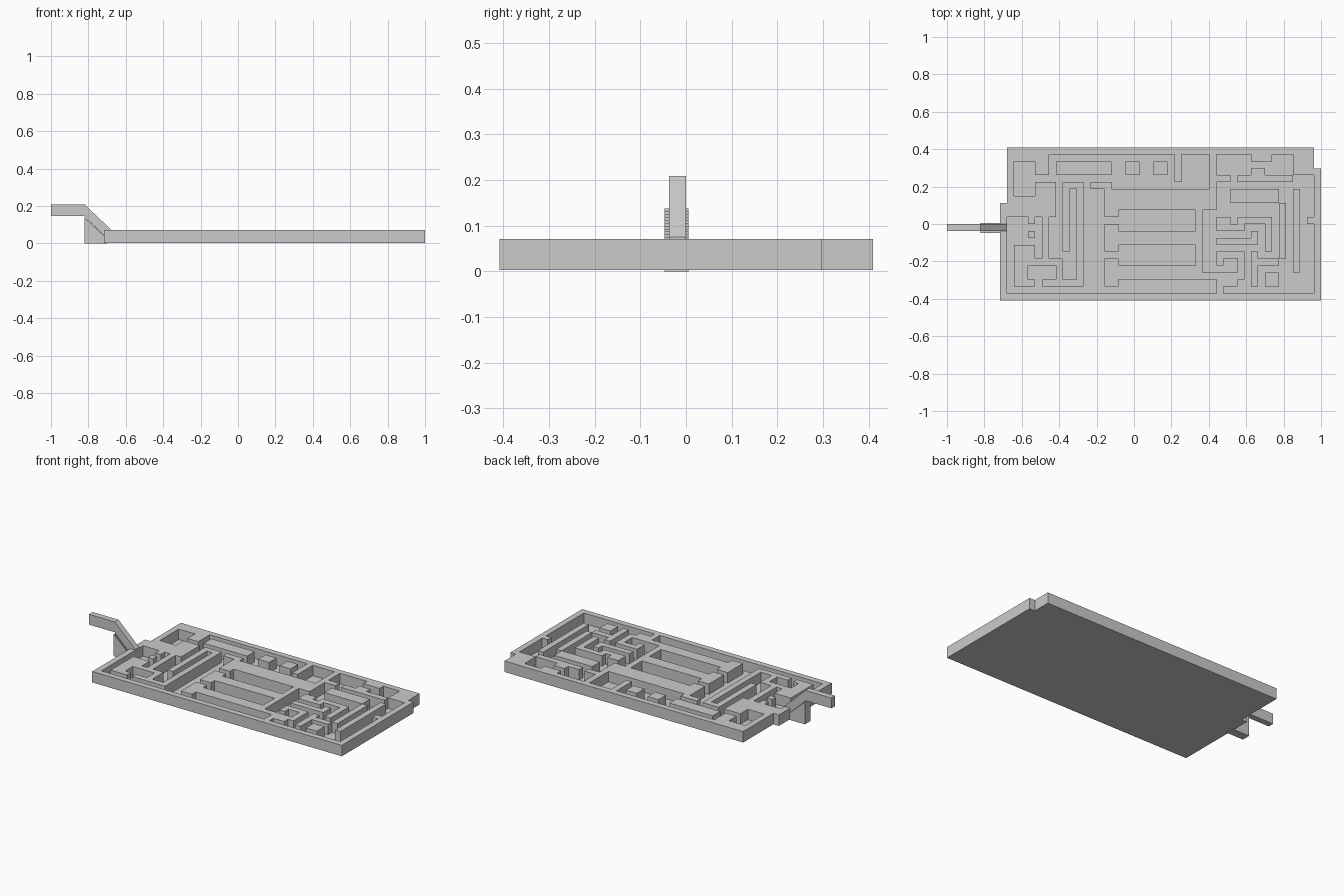
import bpy, bmesh, math

if "Cube" in bpy.data.objects:
    bpy.data.objects.remove(bpy.data.objects["Cube"])

# Plan grid: columns run along +x, rows run from the back edge towards -y
C = 0.03733
X0, Y0 = -0.717, 0.4095


def rect(i0, j0, i1, j1):
    return {(i, j) for i in range(i0, i1) for j in range(j0, j1)}


def finish(bm, name):
    bmesh.ops.remove_doubles(bm, verts=bm.verts, dist=1e-5)
    bmesh.ops.dissolve_limit(bm, angle_limit=math.radians(1),
                             verts=bm.verts, edges=bm.edges)
    bmesh.ops.recalc_face_normals(bm, faces=bm.faces)
    me = bpy.data.meshes.new(name)
    bm.to_mesh(me)
    bm.free()
    ob = bpy.data.objects.new(name, me)
    bpy.context.collection.objects.link(ob)
    return ob


def cell_solid(name, cells, z0, z1):
    """Extrude a set of plan cells between two heights."""
    bm = bmesh.new()

    def quad(*pts):
        bm.faces.new([bm.verts.new((X0 + i * C, Y0 - j * C * 0.996, z)) for i, j, z in pts])

    for i, j in cells:
        ring = [(i, j), (i, j + 1), (i + 1, j + 1), (i + 1, j)]
        near = [(i - 1, j), (i, j + 1), (i + 1, j), (i, j - 1)]
        quad(*[(a, b, z1) for a, b in ring])
        quad(*[(a, b, z0) for a, b in reversed(ring)])
        for k in range(4):
            if near[k] not in cells:
                a, b = ring[k], ring[(k + 1) % 4]
                quad((*a, z0), (*b, z0), (*b, z1), (*a, z1))
    return finish(bm, name)


def side_profile(name, pts, y0, y1):
    """Extrude an xz outline across y."""
    bm = bmesh.new()
    f = bm.faces.new([bm.verts.new((x, y0, z)) for x, z in pts])
    r = bmesh.ops.extrude_face_region(bm, geom=[f])
    vs = [v for v in r["geom"] if isinstance(v, bmesh.types.BMVert)]
    bmesh.ops.translate(bm, verts=vs, vec=(0, y1 - y0, 0))
    return finish(bm, name)


# Overall outline with two notched corners
plan = rect(0, 0, 46, 22) - rect(0, 0, 1, 8) - rect(45, 0, 46, 3)

# Left wing: open rooms and passages
left_rooms = [
    (2, 2, 5, 7), (5, 4, 8, 5), (8, 5, 9, 10),
    (1, 10, 4, 14), (4, 11, 6, 12), (5, 10, 6, 16), (4, 13, 6, 14),
    (1, 14, 2, 21), (1, 20, 31, 21), (4, 17, 8, 19), (5, 19, 6, 20),
    (7, 10, 9, 16), (9, 15, 10, 19), (10, 6, 11, 19),
]
# Upper passage and central hall with its three bays
hall_rooms = [
    (7, 1, 25, 5), (16, 5, 30, 6), (26, 1, 30, 6),
    (12, 5, 13, 6), (12, 6, 15, 21), (15, 20, 17, 21), (17, 19, 31, 21),
    (15, 10, 17, 11), (17, 9, 28, 12),
    (15, 15, 17, 16), (17, 14, 28, 17),
]
# Right wing
right_rooms = [
    (31, 1, 36, 3), (31, 3, 33, 4), (34, 3, 36, 4), (33, 3, 34, 5),
    (36, 2, 39, 3), (39, 1, 42, 4), (38, 3, 42, 4), (42, 4, 43, 5),
    (31, 5, 42, 10), (41, 5, 45, 21), (43, 4, 45, 5),
    (29, 9, 31, 18), (31, 10, 41, 21),
]
# Wall blocks left standing inside the open rooms
blocks = [
    (8, 2, 16, 4), (18, 2, 20, 4), (22, 2, 24, 4),
    (33, 6, 40, 8), (42, 6, 43, 18), (44, 10, 45, 11),
    (31, 10, 33, 12), (34, 10, 39, 11), (33, 11, 35, 12),
    (31, 13, 36, 14), (36, 12, 37, 14), (38, 11, 39, 15),
    (31, 15, 32, 17), (31, 15, 35, 16), (34, 16, 35, 19), (32, 18, 34, 20),
    (36, 15, 37, 20), (37, 16, 40, 17), (38, 18, 40, 20),
    (40, 8, 41, 16), (31, 18, 32, 21),
]

opened = set().union(*[rect(*r) for r in left_rooms + hall_rooms + right_rooms])
opened -= set().union(*[rect(*r) for r in blocks])

cell_solid("maze_walls", plan - opened, 0.003, 0.071)
cell_solid("maze_floor", plan, 0.003, 0.006)

# Sloping entrance roof leading up to a raised level bar
side_profile("entrance_bar",
             [(-1.0, 0.145), (-1.0, 0.209), (-0.822, 0.209), (-0.68, 0.075),
              (-0.68, 0.035), (-0.715, 0.04), (-0.822, 0.145)], -0.037, 0.0)

# Fine stairs under the bar
N = 17
steps = [(-0.70, 0.0), (-0.822, 0.0), (-0.822, 0.137)]
for k in range(N):
    x = -0.815 + k * 0.115 / N
    z = 0.137 - k * 0.107 / N
    steps += [(x, z), (x, z - 0.107 / N)]
side_profile("entrance_stairs", steps, -0.047, 0.006)
